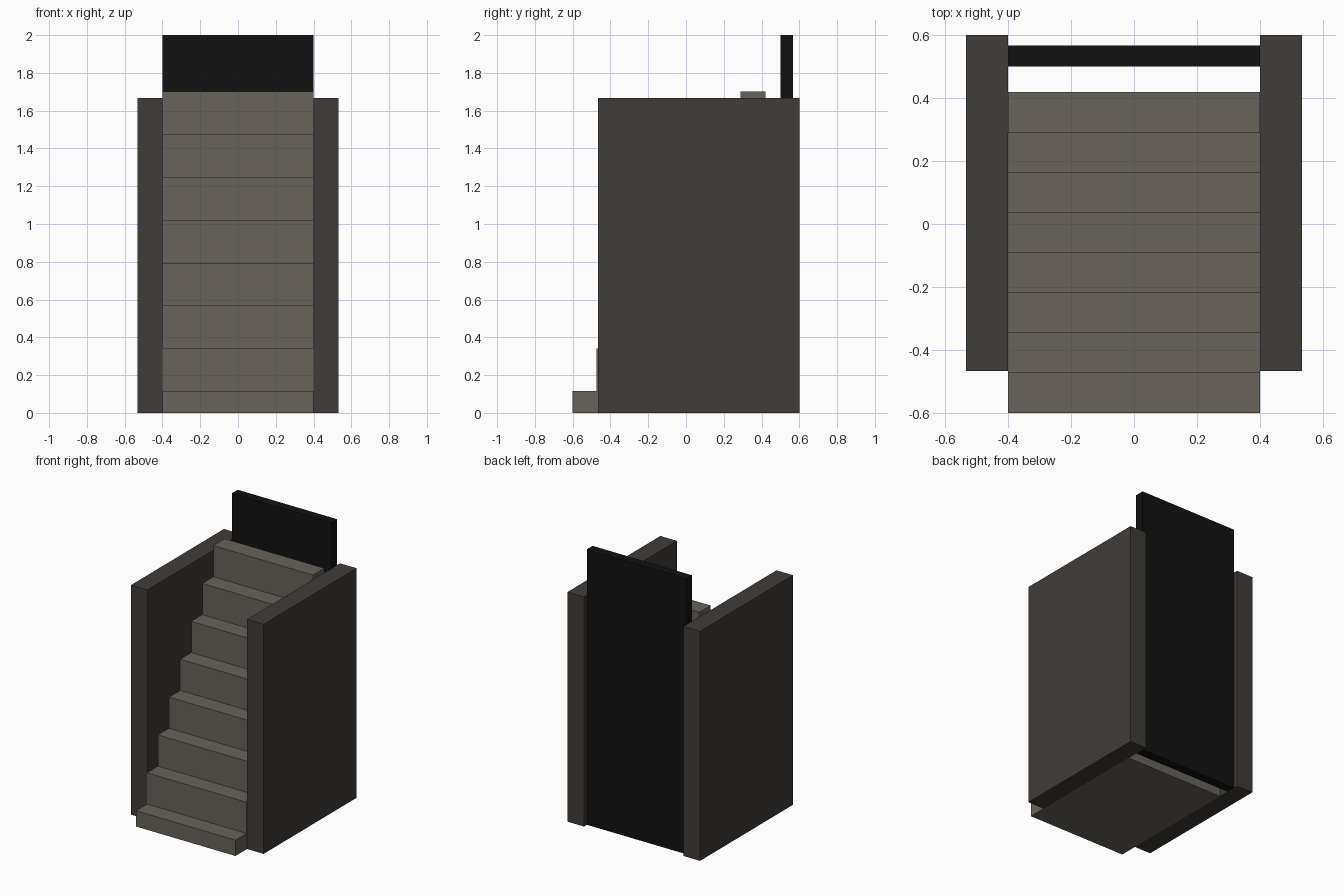
import bpy
import bmesh

if "Cube" in bpy.data.objects:
    bpy.data.objects.remove(bpy.data.objects["Cube"])


def material(name, color):
    mat = bpy.data.materials.new(name)
    mat.diffuse_color = (*color, 1)
    mat.use_nodes = True
    mat.node_tree.nodes["Principled BSDF"].inputs["Base Color"].default_value = mat.diffuse_color
    return mat


def extrude_x(name, profile, x0, x1, mat):
    """Extrude a closed (y, z) profile from x0 to x1."""
    bm = bmesh.new()
    face = bm.faces.new([bm.verts.new((x0, y, z)) for y, z in profile])
    ext = bmesh.ops.extrude_face_region(bm, geom=[face])
    moved = [v for v in ext["geom"] if isinstance(v, bmesh.types.BMVert)]
    bmesh.ops.translate(bm, verts=moved, vec=(x1 - x0, 0, 0))
    bmesh.ops.recalc_face_normals(bm, faces=bm.faces)
    mesh = bpy.data.meshes.new(name)
    bm.to_mesh(mesh)
    bm.free()
    mesh.materials.append(mat)
    obj = bpy.data.objects.new(name, mesh)
    bpy.context.collection.objects.link(obj)
    return obj


def rect(y0, y1, z0, z1):
    return [(y0, z0), (y1, z0), (y1, z1), (y0, z1)]


stone = material("step_stone", (0.138, 0.122, 0.102))
dark_stone = material("wall_stone", (0.051, 0.045, 0.040))
black = material("doorway_black", (0.0056, 0.0056, 0.0056))

# Staircase: a half-height first step, then seven full risers
STEPS, RUN, RISE = 8, 0.127, 0.2265
profile = [(0.42, 0), (-0.6, 0)]
for i in range(STEPS):
    front = -0.6 + i * RUN
    back = front + RUN if i < STEPS - 1 else 0.42
    top = 0.115 + i * RISE
    profile += [(front, top), (back, top)]
extrude_x("stairs", profile, -0.4, 0.4, stone)

# Side walls
for side, label in ((-1, "left"), (1, "right")):
    extrude_x(f"{label}_wall", rect(-0.467, 0.6, 0, 1.667),
              side * 0.4, side * 0.533, dark_stone)

# Dark panel closing the back
extrude_x("back_panel", rect(0.5, 0.567, 0, 2), -0.4, 0.4, black)
